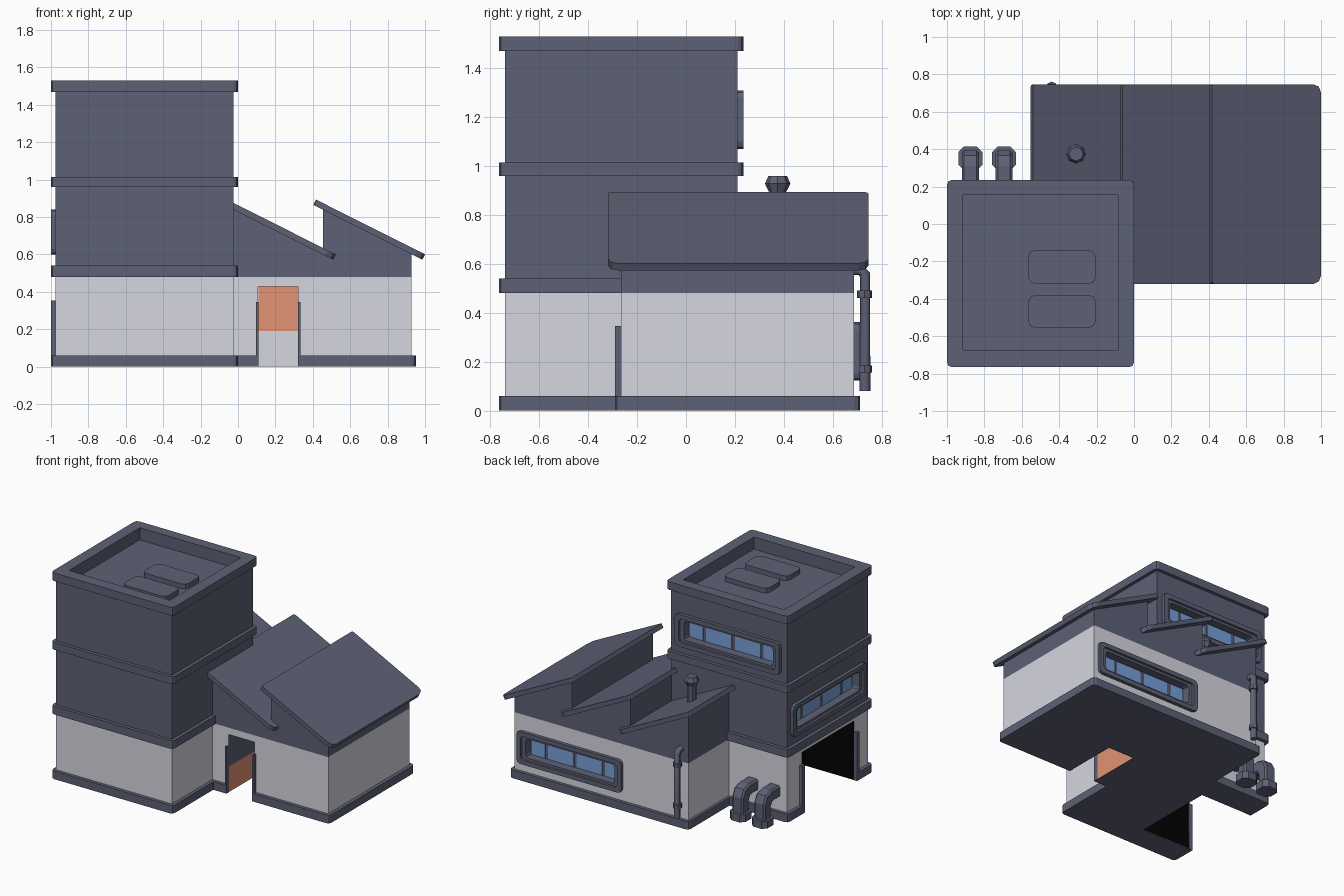
import bpy, bmesh, math
from mathutils import Matrix, Vector

if "Cube" in bpy.data.objects:
    bpy.data.objects.remove(bpy.data.objects["Cube"])


def material(name, rgb):
    m = bpy.data.materials.new(name)
    lin = [((c / 255 + 0.055) / 1.055) ** 2.4 if c > 10 else c / 255 / 12.92 for c in rgb]
    m.diffuse_color = (*lin, 1)
    m.use_nodes = True
    m.node_tree.nodes["Principled BSDF"].inputs["Base Color"].default_value = m.diffuse_color
    return m


SLATE = material("slate", (93, 97, 117))
PALE = material("pale wall", (214, 214, 224))
ORANGE = material("orange", (226, 147, 116))
BLUE = material("window blue", (121, 160, 217))
BLACK = material("black", (3, 3, 3))


def finish(name, bm, *mats):
    bmesh.ops.recalc_face_normals(bm, faces=bm.faces)
    me = bpy.data.meshes.new(name)
    bm.to_mesh(me)
    bm.free()
    for m in mats:
        me.materials.append(m)
    ob = bpy.data.objects.new(name, me)
    bpy.context.collection.objects.link(ob)
    return ob


def box_bm(x, y, z, bevel=0, axis=2, segs=2):
    """Box from three ranges; edges running along axis can be rounded."""
    bm = bmesh.new()
    bmesh.ops.create_cube(bm, size=1)
    for v in bm.verts:
        v.co = [r[0] + (c + 0.5) * (r[1] - r[0]) for c, r in zip(v.co, (x, y, z))]
    if bevel:
        edges = [e for e in bm.edges
                 if abs((e.verts[0].co - e.verts[1].co).normalized()[axis]) > 0.9]
        bmesh.ops.bevel(bm, geom=edges, offset=bevel, segments=segs, profile=0.5, affect='EDGES')
    return bm


def box(name, x, y, z, mat=SLATE, bevel=0, axis=2, M=None, segs=2):
    bm = box_bm(x, y, z, bevel, axis, segs)
    if M:
        bm.transform(M)
    return finish(name, bm, mat)


def extrude(name_or_none, pts, axis, a, b):
    """Prism from a 2D outline (u, z), extruded along x (0) or y (1)."""
    bm = bmesh.new()
    co = (lambda u, z: (a, u, z)) if axis == 0 else (lambda u, z: (u, a, z))
    face = bm.faces.new([bm.verts.new(co(u, z)) for u, z in pts])
    ext = bmesh.ops.extrude_face_region(bm, geom=[face])
    bmesh.ops.translate(bm, vec=(b - a, 0, 0) if axis == 0 else (0, b - a, 0),
                        verts=[g for g in ext["geom"] if isinstance(g, bmesh.types.BMVert)])
    bmesh.ops.recalc_face_normals(bm, faces=bm.faces)
    return bm if name_or_none is None else finish(name_or_none, bm, SLATE)


def cut(targets, x, y, z, bevel=0, axis=2, M=None):
    cutter = box("cutter", x, y, z, SLATE, bevel, axis, M)
    cutter.hide_render = True
    for ob in targets:
        mod = ob.modifiers.new("cut", 'BOOLEAN')
        mod.operation, mod.solver, mod.object = 'DIFFERENCE', 'EXACT', cutter
        bpy.context.view_layer.objects.active = ob
        bpy.ops.object.modifier_apply(modifier="cut")
    bpy.data.objects.remove(cutter)


def two_tone(ob, z):
    """Pale below the given height, slate above."""
    ob.data.materials.clear()
    ob.data.materials.append(SLATE)
    ob.data.materials.append(PALE)
    bm = bmesh.new()
    bm.from_mesh(ob.data)
    bmesh.ops.bisect_plane(bm, geom=bm.verts[:] + bm.edges[:] + bm.faces[:],
                           plane_co=(0, 0, z), plane_no=(0, 0, 1))
    for f in bm.faces:
        low = f.calc_center_median().z < z and abs(f.normal.z) < 0.9
        f.material_index = 1 if low else 0
    bm.to_mesh(ob.data)
    bm.free()


# Tower body, its bands, the sunken roof and two hatches
tower = box("tower_body", (-0.975, -0.025), (-0.74, 0.21), (0.002, 1.525))
bands = [box("tower_band", (-1, 0), (-0.765, 0.235), z, SLATE, 0.025)
         for z in ((0, 0.06), (0.48, 0.54), (0.96, 1.015), (1.47, 1.53))]
cut([tower, bands[3]], (-0.915, -0.085), (-0.675, 0.155), (1.44, 1.6))
for y in ((-0.32, -0.14), (-0.555, -0.38)):
    box("roof_hatch", (-0.565, -0.205), y, (1.43, 1.475), SLATE, 0.035)

# Low hall with a sawtooth profile
hall = extrude("hall_body", [
    (-0.5, 0.002), (0.927, 0.002), (0.927, 0.603), (0.455, 0.845), (0.455, 0.603),
    (-0.027, 0.845), (-0.027, 0.603), (-0.5, 0.845)], 1, -0.265, 0.687)
hall_base = box("hall_base", (-0.52, 0.952), (-0.29, 0.712), (0, 0.06), SLATE, 0.025)

# Sloping roof slabs
for i, y0 in enumerate((0.0, -0.32, -0.32)):
    bm = box_bm((-0.326, 0.326), (y0, 0.747), (-0.016, 0.016))
    for end, r in ((1, 0.045), (-1, 0.015)):
        edges = [e for e in bm.edges if all(v.co.x * end > 0.3 for v in e.verts)
                 and abs(e.verts[0].co.z - e.verts[1].co.z) > 0.03]
        bmesh.ops.bevel(bm, geom=edges, offset=r, segments=2, profile=0.5, affect='EDGES')
    bm.transform(Matrix.Translation((0.7015 - 0.478 * (2 - i), 0, 0.733))
                 @ Matrix.Rotation(math.atan2(0.288, 0.575), 4, 'Y'))
    finish("hall_roof", bm, SLATE)

# Doorways: openings through wall and base
GATE = ((-0.975, -0.57), (-0.58, 0.035), (0, 0.44))
DOOR = ((0.107, 0.322), (-0.265, 0.12), (0, 0.43))
cut([tower, bands[0]], (-1.1, GATE[0][1]), GATE[1], (-0.1, GATE[2][1]))
cut([hall, hall_base], DOOR[0], (-0.4, DOOR[1][1]), (-0.1, DOOR[2][1]))


def lining(name, ranges, out, rule, mats):
    """Inward-facing room shell, open at the bottom and towards out."""
    e = 0.002
    bm = box_bm(*[(a + e, b - e) for a, b in ranges])
    bmesh.ops.recalc_face_normals(bm, faces=bm.faces)
    bm.normal_update()
    gone = [f for f in bm.faces if f.normal.z < -0.9 or f.normal.dot(Vector(out)) > 0.9]
    bmesh.ops.delete(bm, geom=gone, context='FACES')
    bmesh.ops.bisect_plane(bm, geom=bm.verts[:] + bm.edges[:] + bm.faces[:],
                           plane_co=(0, 0, 0.19), plane_no=(0, 0, 1))
    bm.normal_update()
    for f in bm.faces:
        f.material_index = rule(f.normal, f.calc_center_median().z)
    ob = finish(name, bm, *mats)
    bm = bmesh.new()
    bm.from_mesh(ob.data)
    bm.normal_update()
    c = Vector([sum(r) / 2 for r in ranges])
    bmesh.ops.reverse_faces(bm, faces=[f for f in bm.faces
                                       if f.normal.dot(f.calc_center_median() - c) > 0])
    bm.to_mesh(ob.data)
    bm.free()


def door_rule(n, z):
    if abs(n.y) > 0.9:
        return 2 if z < 0.19 else 1
    return 1 if z < 0.19 else 0


lining("gate_lining", GATE, (-1, 0, 0), lambda n, z: 0, [BLACK])
lining("door_lining", DOOR, (0, -1, 0), door_rule, [SLATE, ORANGE, PALE])

# Door jambs
for x in ((0.096, 0.109), (0.32, 0.333)):
    box("door_jamb", x, (-0.29, -0.255), (0, 0.345))
for y in ((-0.605, -0.578), (0.033, 0.06)):
    box("gate_jamb", (-1, -0.96), y, (0, 0.355))


def window(wall, pos, angle):
    """Framed strip window, built facing +y on the wall plane, then turned."""
    M = Matrix.Translation(pos) @ Matrix.Rotation(angle, 4, 'Z')
    cut([wall], (-0.41, 0.41), (-0.09, 0.05), (-0.1, 0.1), 0, 1, M)
    for w, h, front, iw, ih in ((0.43, 0.12, 0.025, 0.395, 0.088),
                                (0.412, 0.102, 0.008, 0.365, 0.07)):
        ring = box("window_frame", (-w, w), (-0.085, front), (-h, h), SLATE, 0.03, 1, M)
        cut([ring], (-iw, iw), (-0.2, 0.1), (-ih, ih), 0.02, 1, M)
    box("window_back", (-0.405, 0.405), (-0.088, -0.055), (-0.095, 0.095), SLATE, 0, 1, M)
    x = -0.3575
    for w in (0.11, 0.21, 0.21, 0.11):
        box("window_pane", (x, x + w), (-0.057, -0.05), (-0.067, 0.067), BLUE, 0, 1, M)
        x += w + 0.025


window(tower, (-0.5, 0.21, 1.19), 0)
window(tower, (-0.975, -0.265, 0.72), math.pi / 2)
window(hall, (0.465, 0.687, 0.242), 0)
two_tone(tower, 0.48)
two_tone(hall, 0.48)


def pipe(name, pts, r):
    cu = bpy.data.curves.new(name, 'CURVE')
    cu.dimensions, cu.bevel_depth, cu.bevel_resolution, cu.use_fill_caps = '3D', r, 2, True
    sp = cu.splines.new('POLY')
    sp.points.add(len(pts) - 1)
    for p, co in zip(sp.points, pts):
        p.co = (*co, 1)
    cu.materials.append(SLATE)
    ob = bpy.data.objects.new(name, cu)
    bpy.context.collection.objects.link(ob)
    bpy.ops.object.select_all(action='DESELECT')
    ob.select_set(True)
    bpy.context.view_layer.objects.active = ob
    bpy.ops.object.convert(target='MESH')


def drum(name, x, y, z0, z1, r0, r1):
    bm = bmesh.new()
    bmesh.ops.create_cone(bm, cap_ends=True, segments=8, radius1=r0, radius2=r1, depth=z1 - z0)
    bm.transform(Matrix.Translation((x, y, (z0 + z1) / 2)))
    finish(name, bm, SLATE)


# Drainpipe on the back of the hall
pipe("drainpipe", [(-0.44, 0.67, 0.575), (-0.44, 0.715, 0.575), (-0.44, 0.732, 0.555),
                   (-0.44, 0.732, 0.08)], 0.022)
for z in (0.17, 0.475):
    drum("drainpipe_collar", -0.44, 0.73, z - 0.015, z + 0.015, 0.031, 0.031)

# Chimney on the hall roof
drum("chimney_pipe", -0.31, 0.375, 0.7, 0.91, 0.033, 0.033)
drum("chimney_head_lower", -0.31, 0.375, 0.895, 0.928, 0.036, 0.052)
drum("chimney_head_upper", -0.31, 0.375, 0.928, 0.96, 0.052, 0.038)

# Bent square vents behind the tower, each standing on a flange
for x in (-0.875, -0.695):
    bm = extrude(None, [(0.18, 0.245), (0.31, 0.245), (0.365, 0.225), (0.393, 0.17), (0.393, 0.03),
                        (0.31, 0.03), (0.31, 0.13), (0.295, 0.155), (0.26, 0.16), (0.18, 0.16)],
                 0, x - 0.045, x + 0.045)
    edges = [e for e in bm.edges if abs(e.verts[0].co.x - e.verts[1].co.x) < 0.01]
    bmesh.ops.bevel(bm, geom=edges, offset=0.012, segments=1, affect='EDGES')
    finish("vent_pipe", bm, SLATE)
    box("vent_flange", (x - 0.064, x + 0.064), (0.287, 0.415), (0, 0.055), SLATE, 0.03, segs=1)
